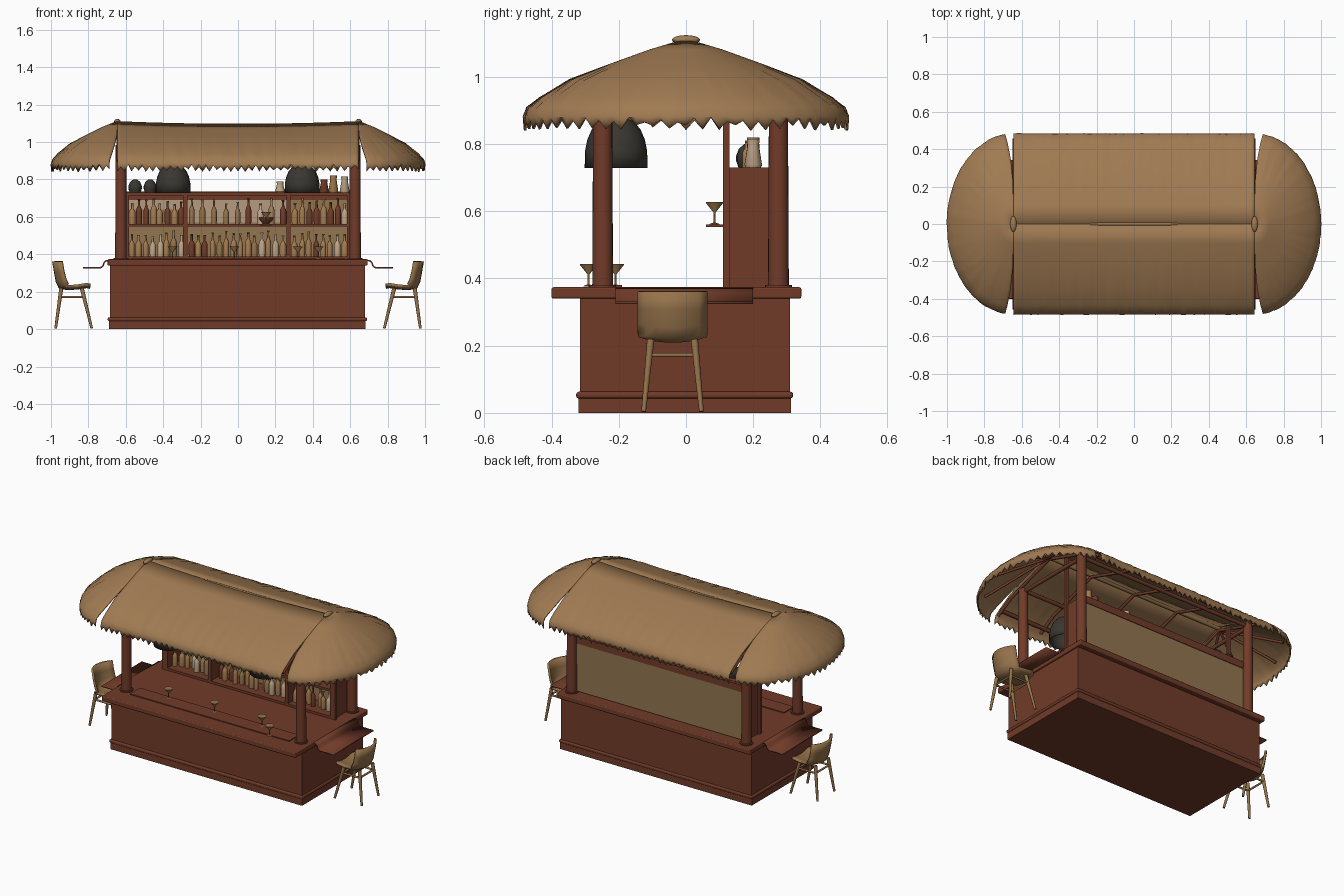
import bpy, bmesh, math, random
from mathutils import Vector

if "Cube" in bpy.data.objects:
    bpy.data.objects.remove(bpy.data.objects["Cube"])
random.seed(4)

def mat(name, r, g, b):
    m = bpy.data.materials.new(name)
    m.diffuse_color = (r, g, b, 1)
    m.use_nodes = True
    m.node_tree.nodes["Principled BSDF"].inputs["Base Color"].default_value = m.diffuse_color
    return m

WOOD = mat("red brown wood", 0.165, 0.044, 0.022)
THATCH = mat("thatch tan", 0.35, 0.195, 0.085)
CHAIR = mat("chair tan", 0.30, 0.17, 0.07)
PANEL = mat("panel tan", 0.29, 0.18, 0.08)
PALE = mat("pale panel", 0.46, 0.33, 0.22)
DARK = mat("dark grey", 0.042, 0.038, 0.030)
AMBER = mat("amber glass", 0.38, 0.20, 0.08)
CREAM = mat("cream glass", 0.52, 0.38, 0.25)

def finish(name, bm, m, smooth=True, thick=0, angle=40):
    me = bpy.data.meshes.new(name)
    bmesh.ops.recalc_face_normals(bm, faces=bm.faces)
    bm.to_mesh(me)
    bm.free()
    ob = bpy.data.objects.new(name, me)
    bpy.context.collection.objects.link(ob)
    me.materials.append(m)
    if thick:
        s = ob.modifiers.new("thickness", 'SOLIDIFY')
        s.thickness, s.offset = thick, 0
    if smooth:
        bpy.ops.object.select_all(action='DESELECT')
        ob.select_set(True)
        bpy.context.view_layer.objects.active = ob
        bpy.ops.object.shade_smooth_by_angle(angle=math.radians(angle))
    return ob

def box(name, x0, x1, y0, y1, z0, z1, m, bevel=0):
    bm = bmesh.new()
    bmesh.ops.create_cube(bm, size=1)
    for v in bm.verts:
        v.co = (x0 + (v.co.x + .5) * (x1 - x0), y0 + (v.co.y + .5) * (y1 - y0), z0 + (v.co.z + .5) * (z1 - z0))
    ob = finish(name, bm, m, False)
    if bevel:
        b = ob.modifiers.new("rounding", 'BEVEL')
        b.width, b.segments = bevel, 3
    return ob

def tube(name, p0, p1, r, m, r2=None, seg=12):
    p0, p1 = Vector(p0), Vector(p1)
    d = p1 - p0
    bm = bmesh.new()
    bmesh.ops.create_cone(bm, cap_ends=True, segments=seg, radius1=r, radius2=r if r2 is None else r2, depth=d.length)
    rot = d.to_track_quat('Z', 'Y')
    for v in bm.verts:
        v.co = rot @ v.co + (p0 + p1) / 2
    return finish(name, bm, m)

def lathe(name, prof, loc, m, seg=12, thick=0):
    bm = bmesh.new()
    rings = [[bm.verts.new((loc[0] + r * math.cos(i * math.tau / seg), loc[1] + r * math.sin(i * math.tau / seg), loc[2] + z))
              for i in range(seg)] for r, z in prof]
    for a, b in zip(rings, rings[1:]):
        for i in range(seg):
            j = (i + 1) % seg
            bm.faces.new((a[i], a[j], b[j], b[i]))
    if not thick:
        bm.faces.new(rings[0])
    bm.faces.new(rings[-1])
    return finish(name, bm, m, True, thick)

def sheet(name, nu, nv, fn, m, thick, angle=40):
    bm = bmesh.new()
    g = [[bm.verts.new(fn(i, j)) for j in range(nv)] for i in range(nu)]
    for i in range(nu - 1):
        for j in range(nv - 1):
            bm.faces.new((g[i][j], g[i + 1][j], g[i + 1][j + 1], g[i][j + 1]))
    return finish(name, bm, m, True, thick, angle)

# counter body, plinth, moulding, top and side shelves
box("counter_body", -.685, .68, -.315, .31, .03, .345, WOOD)
box("plinth", -.69, .683, -.32, .312, 0, .045, WOOD)
box("plinth_moulding", -.697, .69, -.327, .319, .043, .063, WOOD, .008)
box("counter_top", -.697, .692, -.40, .343, .34, .374, WOOD, .006)
box("bar_mat", -.57, .57, -.29, -.19, .372, .38, WOOD)
shelf_path = [(.685, .368), (.705, .366), (.716, .355), (.722, .337), (.735, .328), (.83, .328)]
for s in (-1, 1):
    sheet("side_shelf", len(shelf_path), 2,
          lambda i, j: (s * shelf_path[i][0], (-.21, .20)[j], shelf_path[i][1]), WOOD, .008)

# posts
for s in (-1, 1):
    for y in (-.248, .275):
        tube("post", (s * .626, y, .37), (s * .626, y, .985), .031, WOOD, .028, 20)
        tube("post_foot", (s * .626, y, .372), (s * .626, y, .381), .04, WOOD, seg=20)
    box("shelf_post", s * .61 - .01, s * .61 + .01, .11, .13, .37, 1.04, WOOD)

# back shelving
box("back_panel", -.60, .60, .252, .264, .38, .70, PANEL)
box("back_rail", -.60, .60, .245, .268, .69, .735, WOOD)
box("pale_back", -.27, .26, .246, .253, .57, .70, PALE)
box("pale_back_left", -.59, -.29, .246, .253, .64, .70, PALE)
for x in (-.595, -.282, .27, .595):
    box("shelf_upright", x - .011, x + .011, .11, .252, .374, .73, WOOD)
for z in (.374, .548, .715):
    box("shelf_board", -.60, .60, .11, .252, z, z + .015, WOOD)

# bottles
def bottle(x, y, z, h, r, m):
    lathe("bottle", [(r * .95, 0), (r, .1 * h), (r, .52 * h), (r * .8, .62 * h), (r * .36, .72 * h), (r * .33, .94 * h), (r * .42, .95 * h), (r * .42, h)],
          (x, y, z), m, 10)

bays = ((-.565, -.305), (-.25, .24), (.305, .57))
for z in (.389, .563):
    for k, (a, b) in enumerate(bays):
        n = 8 if k != 1 else (14 if z < .5 else 9)
        for i in range(n):
            x = a + (b - a) * i / (n - 1) + random.uniform(-.004, .004)
            bottle(x, random.uniform(.16, .21), z, random.uniform(.105, .14), random.uniform(.014, .018),
                   random.choice((AMBER, AMBER, CREAM, WOOD, CHAIR)))
lathe("bowl", [(.015, 0), (.035, .02), (.04, .035)], (.15, .17, .563), WOOD, 16)

# jars and cups on the top shelf
for x, r in ((-.55, .036), (-.47, .034)):
    lathe("dark_jar", [(r * .8, 0), (r, .02), (r, .035), (r * .75, .057), (r * .3, .07)], (x, .185, .73), DARK, 16)
for x, h, m in ((.225, .06, CREAM), (.46, .07, WOOD), (.51, .09, AMBER), (.57, .085, CREAM)):
    lathe("cup", [(.022, 0), (.026, h * .1), (.017, h * .75), (.019, h)], (x, .2, .73), m, 12)
for x in (.36, .42):
    bottle(x, .18, .73, .08, .013, AMBER)

# cocktail glasses
for x, y, z in ((-.35, -.21, .376), (-.02, -.21, .376), (.32, -.21, .376), (.43, -.29, .376), (.15, .085, .56)):
    lathe("cocktail_glass", [(.016, 0), (.014, .003), (.003, .006), (.003, .036), (.026, .064), (.027, .067)], (x, y, z), CHAIR, 14)
box("glass_ledge", .12, .18, .06, .112, .553, .561, WOOD)

# hanging lamps
for x in (-.347, .343):
    lathe("lamp_shade", [(.091, 0), (.09, .05), (.083, .085), (.07, .115), (.05, .138), (.02, .15)], (x, -.208, .728), DARK, 28, .005)
    tube("lamp_cord", (x, -.208, .87), (x, -.208, 1.03), .006, DARK)

# thatched roof: straight middle plus two rounded ends, ragged fringe
PROF = [(0, 1.108), (.22, 1.078), (.48, 1.033), (.72, .987), (.9, .935), (.98, .905), (1, .88), (.997, .85)]
HALF, RX, RY = .645, .352, .48

def ragged(i, j):
    f, z = PROF[j]
    if j == len(PROF) - 1:
        z += (.024 if i % 2 else 0) + random.uniform(-.010, .008)
    elif j > 2:
        z += random.uniform(-.003, .003)
        f += random.uniform(-.004, .004)
    return f, z

NM, NE = 69, 57
for s in (-1, 1):
    def middle(i, j):
        f, z = ragged(i, j)
        x = HALF * (2 * i / (NM - 1) - 1)
        return (x, s * f * RY, z - .014 * (1 - f) * (1 - (x / HALF) ** 2))
    sheet("roof_slope", NM, len(PROF), middle, THATCH, .008, 50)

    def rounded(i, j):
        f, z = ragged(i, j)
        a = (2 * i / (NE - 1) - 1) * math.radians(91 - 8 * f * f)
        f = max(f, .01)
        return (s * (HALF + RX * f * math.cos(a)), RY * f * math.sin(a), z)
    sheet("roof_end", NE, len(PROF), rounded, THATCH, .008, 50)

    # ridge knobs
    bm = bmesh.new()
    bmesh.ops.create_uvsphere(bm, u_segments=16, v_segments=8, radius=1)
    for v in bm.verts:
        v.co = (s * .645 + v.co.x * .017, v.co.y * .042, 1.11 + v.co.z * .014)
    finish("ridge_knob", bm, THATCH)
tube("ridge_pole", (-.64, 0, 1.088), (.64, 0, 1.088), .012, CHAIR)

# roof frame
for y, z in ((-.248, .985), (.275, .975), (-.42, .915), (.42, .915)):
    tube("roof_beam", (-.64, y, z), (.64, y, z), .012, WOOD)
for x in (-.64, -.32, 0, .32, .64):
    for s in (-1, 1):
        tube("rafter", (x, 0, 1.075), (x, s * .345, .965), .009, WOOD)
        tube("rafter_tail", (x, s * .345, .965), (x, s * .455, .90), .009, WOOD)
for s in (-1, 1):
    tube("cross_tie", (s * .626, -.25, .97), (s * .626, .275, .97), .012, WOOD)
    for d in (-55, -20, 20, 55):
        a = math.radians(d)
        tube("end_rafter", (s * HALF, 0, 1.08), (s * (HALF + .32 * math.cos(a)), .43 * math.sin(a), .91), .008, WOOD)

# bar chairs
CY = -.04
SEAT = [(.79, .222), (.81, .226), (.86, .218), (.92, .216), (.955, .226), (.968, .255), (.978, .31), (.987, .362)]
for s in (-1, 1):
    def shell(i, j):
        x, z = SEAT[i]
        v = j / 4 - 1
        back = i > 3
        w = .085 if i == 0 else .1
        return (s * (x - (.045 * v * v if back else 0)), CY + w * v, z + (0 if back and i > 5 else .014 * v * v))
    sheet("chair_shell", len(SEAT), 9, shell, CHAIR, .014, 60)
    for t in (-1, 1):
        tube("chair_front_leg", (s * .782, CY + t * .086, .004), (s * .835, CY + t * .065, .218), .007, CHAIR, .011)
        tube("chair_back_leg", (s * .975, CY + t * .086, .004), (s * .945, CY + t * .065, .218), .007, CHAIR, .011)
        tube("chair_side_rung", (s * .825, CY + t * .07, .172), (s * .95, CY + t * .07, .172), .006, CHAIR)
    for x in (.825, .95):
        tube("chair_cross_rung", (s * x, CY - .07, .172), (s * x, CY + .07, .172), .006, CHAIR)
